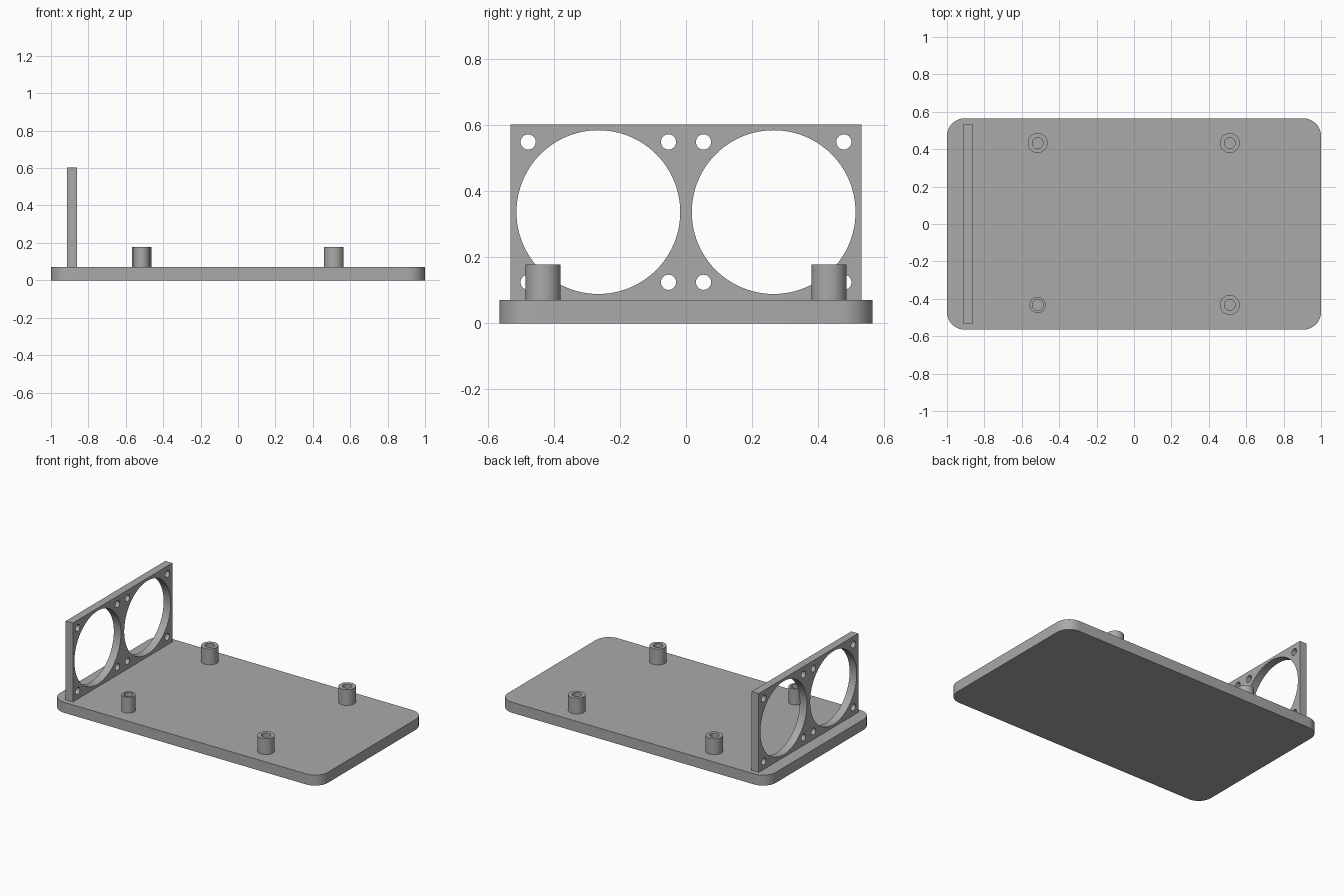
import bpy
import bmesh
from math import cos, sin, pi, radians
from mathutils import Matrix, Vector

cube = bpy.data.objects.get("Cube")
if cube:
    bpy.data.objects.remove(cube, do_unlink=True)

GREY = (0.40, 0.40, 0.40, 1)
grey = bpy.data.materials.new("plain grey")
grey.use_nodes = True
grey.diffuse_color = GREY
grey.node_tree.nodes["Principled BSDF"].inputs["Base Color"].default_value = GREY


def circle(cx, cy, r, n=48):
    return [(cx + r * cos(2 * pi * i / n), cy + r * sin(2 * pi * i / n)) for i in range(n)]


def rounded_rect(w, d, r, steps=12):
    """Outline of a centred rectangle with round corners."""
    points = []
    for k, (sx, sy) in enumerate([(1, 1), (-1, 1), (-1, -1), (1, -1)]):
        for i in range(steps + 1):
            a = pi / 2 * (k + i / steps)
            points.append((sx * (w / 2 - r) + r * cos(a), sy * (d / 2 - r) + r * sin(a)))
    return points


def extrude_profile(name, loops, depth, matrix):
    """Fill an outline with its holes, extrude it and place it."""
    bm = bmesh.new()
    edges = []
    for loop in loops:
        verts = [bm.verts.new((x, y, 0)) for x, y in loop]
        edges += [bm.edges.new((a, b)) for a, b in zip(verts, verts[1:] + verts[:1])]
    bmesh.ops.triangle_fill(bm, edges=edges, use_beauty=True, normal=Vector((0, 0, 1)))
    top = bmesh.ops.extrude_face_region(bm, geom=bm.faces[:], use_keep_orig=True)
    moved = [g for g in top["geom"] if isinstance(g, bmesh.types.BMVert)]
    bmesh.ops.translate(bm, verts=moved, vec=(0, 0, depth))
    bmesh.ops.recalc_face_normals(bm, faces=bm.faces[:])
    bm.transform(matrix)
    mesh = bpy.data.meshes.new(name)
    bm.to_mesh(mesh)
    bm.free()
    mesh.materials.append(grey)
    obj = bpy.data.objects.new(name, mesh)
    bpy.context.collection.objects.link(obj)
    bpy.ops.object.select_all(action="DESELECT")
    obj.select_set(True)
    bpy.context.view_layer.objects.active = obj
    bpy.ops.object.shade_smooth_by_angle(angle=radians(30))
    return obj


BASE_TOP = 0.071

# Base plate with round corners
extrude_profile("base_plate", [rounded_rect(2, 1.13, 0.095)], BASE_TOP, Matrix())

# Upright double fan bracket: profile x -> world y, profile y -> world z
half, top, mid_z = 0.531, 0.603, 0.337
loops = [[(-half, BASE_TOP), (half, BASE_TOP), (half, top), (-half, top)]]
for side in (-1, 1):
    cy = side * half / 2
    loops.append(circle(cy, mid_z, 0.248, 96))
    for dy in (-0.2125, 0.2125):
        for dz in (-0.2125, 0.2125):
            loops.append(circle(cy + dy, mid_z + dz, 0.023, 32))
upright = Matrix(((0, 0, 1, -0.915), (1, 0, 0, 0), (0, 1, 0, 0), (0, 0, 0, 1)))
extrude_profile("fan_bracket", loops, 0.053, upright)

# Four hollow standoffs, the front right one slimmer
for x, x_name in ((-0.515, "right"), (0.512, "left")):
    for y, y_name in ((-0.433, "front"), (0.433, "back")):
        slim = x < 0 and y < 0
        rings = [circle(0, 0, 0.043 if slim else 0.053), circle(0, 0, 0.029)]
        extrude_profile(f"standoff_{y_name}_{x_name}", rings, 0.107,
                        Matrix.Translation((x, y, BASE_TOP)))
